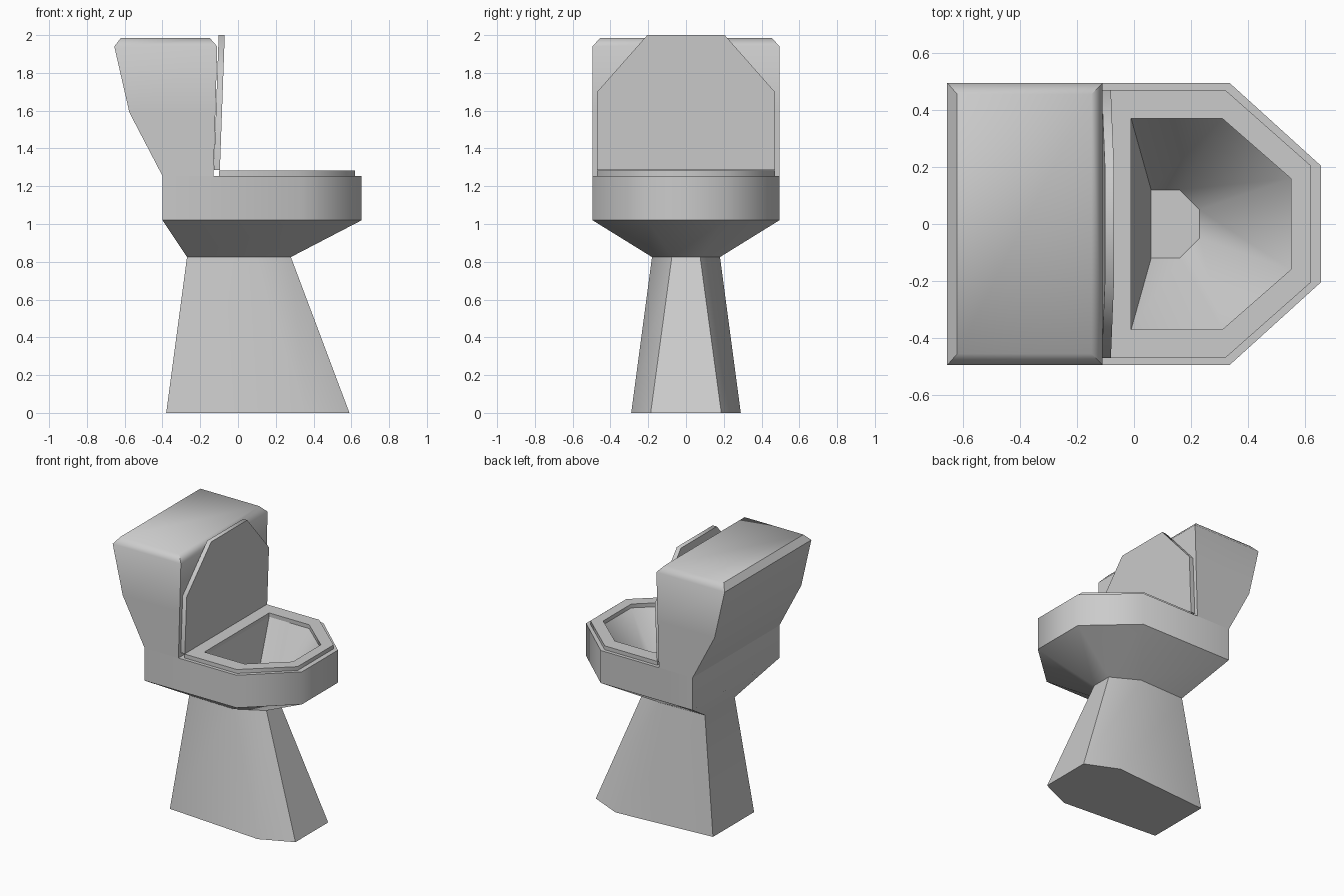
import bpy, bmesh, math

if "Cube" in bpy.data.objects:
    bpy.data.objects.remove(bpy.data.objects["Cube"])


def hexa(z, xb, yb, xs, ys, xf, yf):
    """Six-sided outline: back corners, side corners, front corners."""
    return [(xb, -yb, z), (xs, -ys, z), (xf, -yf, z),
            (xf, yf, z), (xs, ys, z), (xb, yb, z)]


def rect(z, x0, x1, y):
    return [(x0, -y, z), (x1, -y, z), (x1, y, z), (x0, y, z)]


def loft(name, rings, caps=True, closed=False):
    """Skin a stack of matching outlines."""
    bm = bmesh.new()
    loops = [[bm.verts.new(p) for p in r] for r in rings]
    pairs = list(zip(loops, loops[1:]))
    if closed:
        pairs.append((loops[-1], loops[0]))
    for a, b in pairs:
        for i in range(len(a)):
            j = (i + 1) % len(a)
            bm.faces.new((a[i], a[j], b[j], b[i]))
    if caps and not closed:
        bm.faces.new(loops[0][::-1])
        bm.faces.new(loops[-1])
    bmesh.ops.recalc_face_normals(bm, faces=bm.faces)
    me = bpy.data.meshes.new(name)
    bm.to_mesh(me)
    bm.free()
    ob = bpy.data.objects.new(name, me)
    bpy.context.collection.objects.link(ob)
    bpy.ops.object.select_all(action='DESELECT')
    ob.select_set(True)
    bpy.context.view_layer.objects.active = ob
    bpy.ops.object.shade_smooth_by_angle(angle=math.radians(50))
    return ob


# Pedestal, bowl and hollow inside
hole = (-0.01, 0.37, 0.31, 0.37, 0.55, 0.16)
rim = (-0.40, 0.495, 0.335, 0.495, 0.655, 0.205)
loft("bowl", [
    hexa(0.00, -0.38, 0.235, 0.36, 0.29, 0.59, 0.187),
    hexa(0.825, -0.27, 0.17, 0.09, 0.18, 0.28, 0.075),
    hexa(1.02, *rim),
    hexa(1.255, *rim),
    hexa(1.255, *hole),
    hexa(0.86, 0.06, 0.12, 0.16, 0.12, 0.23, 0.05),
])

# Water tank with chamfered top
loft("tank", [
    rect(1.255, -0.40, -0.13, 0.495),
    rect(1.59, -0.575, -0.12, 0.495),
    rect(1.94, -0.655, -0.11, 0.495),
    rect(1.985, -0.62, -0.15, 0.455),
])

# Seat ring
seat = (-0.10, 0.47, 0.32, 0.47, 0.62, 0.205)
loft("seat", [hexa(1.255, *seat), hexa(1.283, *seat),
              hexa(1.283, *hole), hexa(1.255, *hole)], closed=True)

# Raised lid, leaning slightly forward
outline = [(-0.47, 1.285), (0.47, 1.285), (0.47, 1.70),
           (0.205, 2.0), (-0.205, 2.0), (-0.47, 1.70)]
loft("lid", [[(x + (z - 1.285) * 0.036, y, z) for y, z in outline]
             for x in (-0.128, -0.096)])
